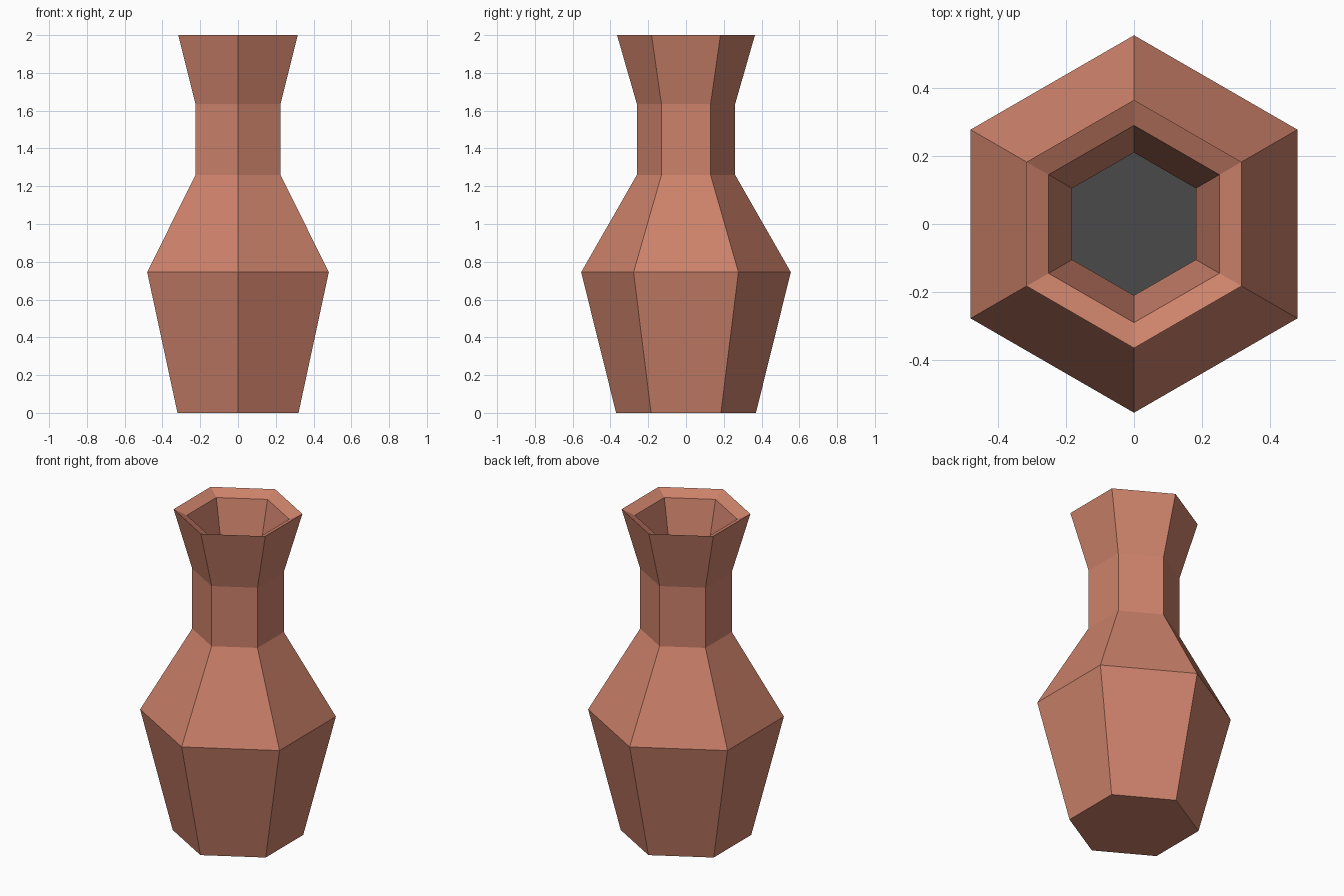
import bpy
import bmesh
from math import cos, sin, pi

cube = bpy.data.objects.get("Cube")
if cube:
    bpy.data.objects.remove(cube, do_unlink=True)

SIDES = 6


def make_material(name, colour):
    mat = bpy.data.materials.new(name)
    mat.use_nodes = True
    mat.diffuse_color = colour
    mat.node_tree.nodes["Principled BSDF"].inputs["Base Color"].default_value = colour
    return mat


def ring(bm, radius, z):
    """Hexagon with corners pointing to the front and back."""
    angles = [pi / 2 + 2 * pi * i / SIDES for i in range(SIDES)]
    return [bm.verts.new((radius * cos(a), radius * sin(a), z)) for a in angles]


# Profile (radius, height): up the outside, over the lip, down the inside
outside = [(0.37, 0), (0.555, 0.745), (0.26, 1.26), (0.26, 1.635), (0.365, 2)]
inside = [(0.29, 1.965), (0.21, 1.64), (0.21, 1.25), (0.5, 0.74), (0.33, 0.05)]

bm = bmesh.new()
rings = [ring(bm, r, z) for r, z in outside + inside]
for low, high in zip(rings, rings[1:]):
    for i in range(SIDES):
        j = (i + 1) % SIDES
        bm.faces.new((low[i], low[j], high[j], high[i]))

# Base underneath and dark floor inside
bm.faces.new(rings[0][::-1])
floor = bm.faces.new(rings[-1])
floor.material_index = 1
bmesh.ops.recalc_face_normals(bm, faces=bm.faces)

mesh = bpy.data.meshes.new("vase")
bm.to_mesh(mesh)
bm.free()
mesh.materials.append(make_material("terracotta", (0.61, 0.223, 0.147, 1)))
mesh.materials.append(make_material("dark grey", (0.067, 0.067, 0.067, 1)))

vase = bpy.data.objects.new("vase", mesh)
bpy.context.collection.objects.link(vase)
